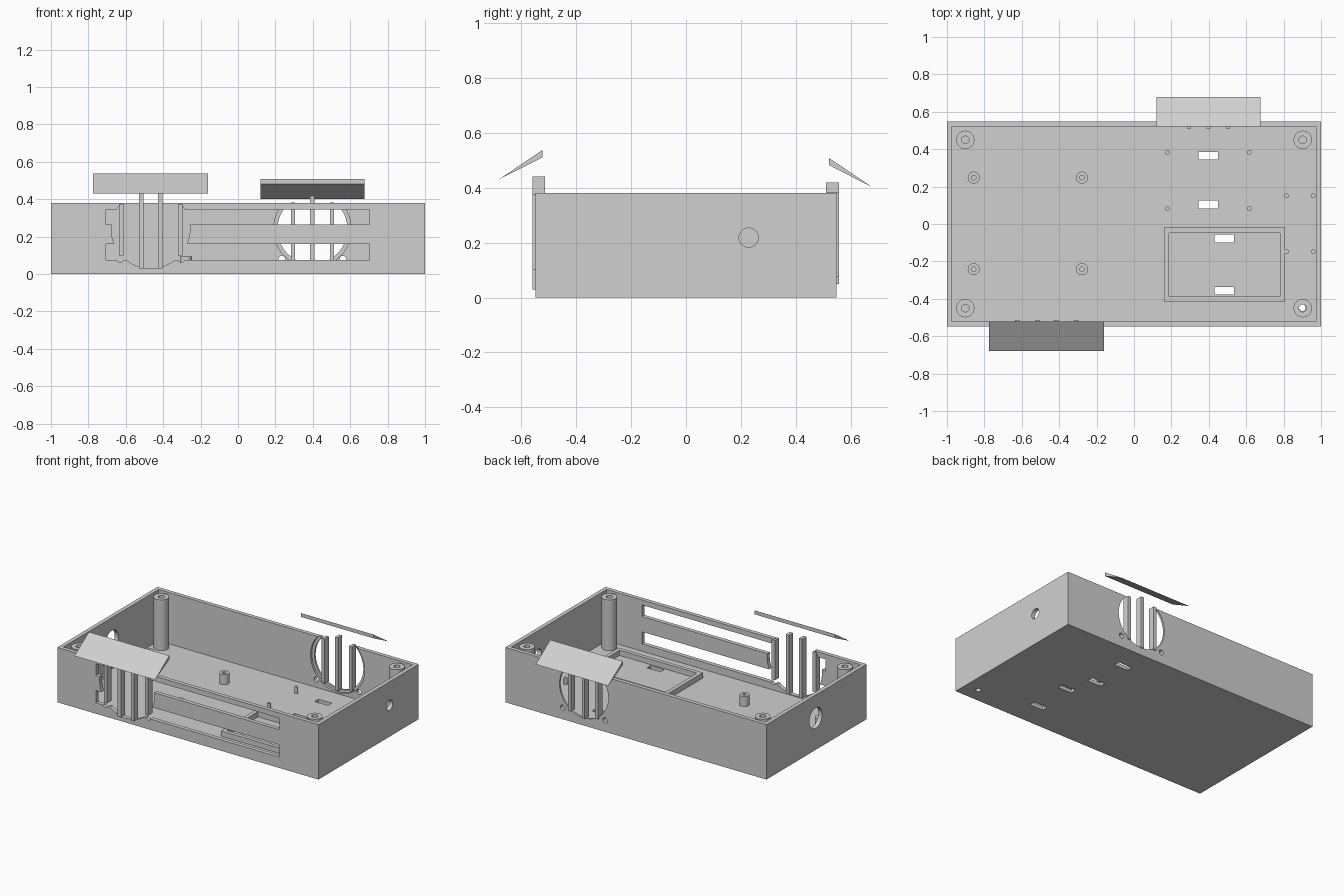
import bpy, bmesh, math
from mathutils import Matrix, Vector

cube = bpy.data.objects.get("Cube")
if cube:
    bpy.data.objects.remove(cube, do_unlink=True)

grey = bpy.data.materials.new("light grey plastic")
grey.use_nodes = True
COLOUR = (0.63, 0.63, 0.63, 1)
grey.diffuse_color = COLOUR
grey.node_tree.nodes["Principled BSDF"].inputs["Base Color"].default_value = COLOUR


def finish(name, bm, smooth=False):
    bmesh.ops.recalc_face_normals(bm, faces=bm.faces)
    mesh = bpy.data.meshes.new(name)
    bm.to_mesh(mesh)
    bm.free()
    mesh.materials.append(grey)
    ob = bpy.data.objects.new(name, mesh)
    bpy.context.scene.collection.objects.link(ob)
    if smooth:
        bpy.ops.object.select_all(action='DESELECT')
        ob.select_set(True)
        bpy.context.view_layer.objects.active = ob
        bpy.ops.object.shade_smooth_by_angle()
    return ob


def box(name, x0, x1, y0, y1, z0, z1):
    bm = bmesh.new()
    centre = Vector((x0 + x1, y0 + y1, z0 + z1)) / 2
    size = (x1 - x0, y1 - y0, z1 - z0, 1)
    bmesh.ops.create_cube(bm, size=1, matrix=Matrix.Translation(centre) @ Matrix.Diagonal(size))
    return finish(name, bm)


def rod(name, centre, radius, depth, axis='Z', sides=48):
    bm = bmesh.new()
    turn = {'X': Matrix.Rotation(math.pi / 2, 4, 'Y'),
            'Y': Matrix.Rotation(math.pi / 2, 4, 'X'),
            'Z': Matrix.Identity(4)}[axis]
    bmesh.ops.create_cone(bm, cap_ends=True, segments=sides, radius1=radius, radius2=radius,
                          depth=depth, matrix=Matrix.Translation(centre) @ turn)
    return finish(name, bm, axis == 'Z')


def tube(name, x, y, outer, inner, z0, z1):
    """Hollow round post made by spinning a rectangular profile."""
    bm = bmesh.new()
    ring = [bm.verts.new(p) for p in ((inner, 0, z0), (outer, 0, z0), (outer, 0, z1), (inner, 0, z1))]
    edges = [bm.edges.new((ring[i], ring[(i + 1) % 4])) for i in range(4)]
    bmesh.ops.spin(bm, geom=ring + edges, cent=(0, 0, 0), axis=(0, 0, 1),
                   angle=math.tau, steps=32, use_merge=True)
    bmesh.ops.remove_doubles(bm, verts=bm.verts, dist=1e-5)
    bmesh.ops.translate(bm, verts=bm.verts, vec=(x, y, 0))
    return finish(name, bm, True)


def wedge(name, x0, x1, profile):
    bm = bmesh.new()
    face = bm.faces.new([bm.verts.new((x0, y, z)) for y, z in profile])
    out = bmesh.ops.extrude_face_region(bm, geom=[face])
    moved = [v for v in out["geom"] if isinstance(v, bmesh.types.BMVert)]
    bmesh.ops.translate(bm, verts=moved, vec=(x1 - x0, 0, 0))
    return finish(name, bm)


def cut(target, cutters):
    for cutter in cutters:
        cutter.hide_render = True
        mod = target.modifiers.new("cut", 'BOOLEAN')
        mod.operation, mod.solver, mod.object = 'DIFFERENCE', 'EXACT', cutter
        mesh = bpy.data.meshes.new_from_object(
            target.evaluated_get(bpy.context.evaluated_depsgraph_get()))
        target.modifiers.clear()
        target.data = mesh
        bpy.data.objects.remove(cutter, do_unlink=True)


HALF_Y, WALL, FLOOR, TOP = 0.548, 0.028, 0.025, 0.38
FAN_FRONT, FAN_BACK, FAN_Z = -0.467, 0.398, 0.24

# Open tray
tray = box("tray", -1, 1, -HALF_Y, HALF_Y, 0, TOP)
cutters = [box("cavity", -1 + WALL, 1 - WALL, -HALF_Y + WALL, HALF_Y - WALL, FLOOR, 0.6)]

# Front slots and round fan openings
for z0, z1 in ((0.075, 0.16), (0.265, 0.345)):
    cutters.append(box("slot", -0.705, 0.702, -0.6, -0.5, z0, z1))
cutters.append(rod("front_opening", (FAN_FRONT, -0.55, FAN_Z), 0.21, 0.1, 'Y', 64))
cutters.append(rod("back_opening", (FAN_BACK, 0.55, FAN_Z), 0.187, 0.1, 'Y', 64))
cutters.append(rod("back_recess", (FAN_BACK, 0.51, FAN_Z), 0.207, 0.05, 'Y', 64))
for side in (-1, 1):
    for x, y in ((FAN_FRONT, -0.55), (FAN_BACK, 0.55)):
        cutters.append(rod("fan_screw", (x + side * 0.163, y, 0.08), 0.018, 0.1, 'Y', 20))

# Cable holes in the end walls
cutters.append(rod("right_cable_hole", (1, 0.228, 0.218), 0.035, 0.15, 'X', 32))
cutters.append(rod("left_cable_hole", (-1, 0.01, 0.22), 0.07, 0.15, 'X', 40))

# Floor openings
for x, y in ((0.398, 0.365), (0.398, 0.104), (0.483, -0.078), (0.483, -0.357)):
    cutters.append(box("strap_slot", x - 0.052, x + 0.052, y - 0.021, y + 0.021, -0.1, 0.1))
cutters.append(rod("floor_hole", (0.9, -0.447, 0), 0.018, 0.2, 'Z', 24))
cut(tray, cutters)

# Corner screw posts
for sx in (-1, 1):
    for sy in (-1, 1):
        tube("corner_post", sx * 0.902, sy * 0.45, 0.049, 0.02, FLOOR - 0.005, 0.376)

# Board standoffs and locating pins
for x in (-0.857, -0.278):
    for y in (-0.242, 0.248):
        tube("standoff", x, y, 0.032, 0.012, FLOOR - 0.005, 0.095)
for xs, ys in (((0.178, 0.617), (0.083, 0.383)), ((0.815, 0.958), (-0.147, 0.152))):
    for x in xs:
        for y in ys:
            rod("locating_pin", (x, y, 0.045), 0.012, 0.05, 'Z', 20)

# Rectangular holder on the floor
holder = box("holder_frame", 0.16, 0.806, -0.415, -0.02, FLOOR - 0.005, 0.062)
cut(holder, [box("holder_inside", 0.187, 0.78, -0.388, -0.047, -0.1, 0.2)])

# Vertical grille bars
for x, z0, z1 in ((-0.623, 0.1, 0.375), (-0.518, 0.03, 0.44), (-0.417, 0.03, 0.44), (-0.309, 0.1, 0.375)):
    box("front_grille_bar", x - 0.012, x + 0.012, -0.558, -0.513, z0, z1)
for x, z0, z1 in ((0.295, 0.075, 0.383), (0.397, 0.05, 0.418), (0.503, 0.075, 0.383)):
    box("back_grille_bar", x - 0.011, x + 0.011, 0.51, 0.556, z0, z1)

# Sloping rain hoods above the openings
wedge("front_hood", -0.776, -0.16, ((-0.68, 0.43), (-0.522, 0.537), (-0.522, 0.51)))
wedge("back_hood", 0.12, 0.675, ((0.68, 0.4), (0.52, 0.508), (0.52, 0.482)))
